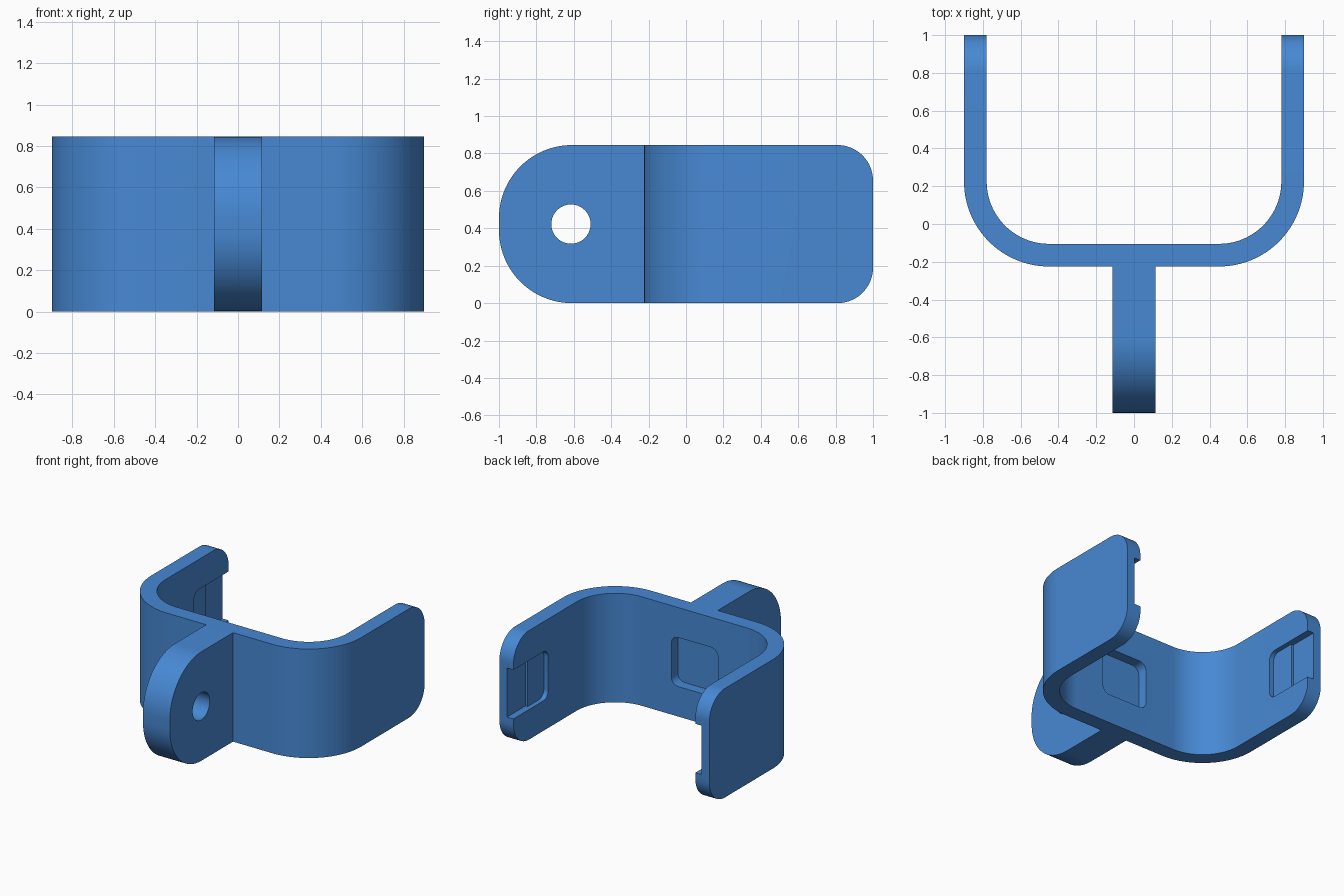
import bpy, bmesh, math
from mathutils import Vector

if "Cube" in bpy.data.objects:
    bpy.data.objects.remove(bpy.data.objects["Cube"])

H = 0.845            # clip height
MID = H / 2
blue = bpy.data.materials.new("blue plastic")
blue.diffuse_color = (0.063, 0.25, 0.658, 1)
blue.use_nodes = True
blue.node_tree.nodes["Principled BSDF"].inputs["Base Color"].default_value = blue.diffuse_color


def arc(cx, cy, r, a0, a1, n=16):
    """Points on an arc, angles in degrees."""
    return [(cx + r * math.cos(math.radians(a0 + (a1 - a0) * i / n)),
             cy + r * math.sin(math.radians(a0 + (a1 - a0) * i / n))) for i in range(n + 1)]


def rounded(u0, u1, v0, v1, r_lo, r_hi, n=16):
    """Rectangle with corner radius r_lo at the u0 end and r_hi at the u1 end."""
    pts = []
    for u, v, su, sv, r, a in ((u1, v1, -1, -1, r_hi, 0), (u0, v1, 1, -1, r_lo, 90),
                               (u0, v0, 1, 1, r_lo, 180), (u1, v0, -1, 1, r_hi, 270)):
        pts += arc(u + su * r, v + sv * r, r, a, a + 90, n) if r else [(u, v)]
    return pts


def prism(name, pts, axis, lo, hi):
    """Extrude a 2D profile along an axis; x: (y, z), y: (x, z), z: (x, y)."""
    place = {'x': lambda u, v, w: (w, u, v), 'y': lambda u, v, w: (u, w, v),
             'z': lambda u, v, w: (u, v, w)}[axis]
    bm = bmesh.new()
    face = bm.faces.new([bm.verts.new(place(u, v, lo)) for u, v in pts])
    ext = bmesh.ops.extrude_face_region(bm, geom=[face])
    shift = Vector(place(0, 0, hi - lo))
    bmesh.ops.translate(bm, vec=shift, verts=[g for g in ext['geom'] if isinstance(g, bmesh.types.BMVert)])
    bmesh.ops.recalc_face_normals(bm, faces=bm.faces)
    me = bpy.data.meshes.new(name)
    bm.to_mesh(me)
    bm.free()
    me.materials.append(blue)
    ob = bpy.data.objects.new(name, me)
    bpy.context.collection.objects.link(ob)
    return ob


def combine(target, tool, op):
    """Apply a boolean and remove the tool object."""
    mod = target.modifiers.new(op, 'BOOLEAN')
    mod.operation, mod.solver, mod.object = op, 'EXACT', tool
    bpy.context.view_layer.objects.active = target
    bpy.ops.object.modifier_apply(modifier=mod.name)
    bpy.data.objects.remove(tool)


# U-shaped clip band
outer = [(-0.9, 1)] + arc(-0.45, 0.225, 0.45, 180, 270, 24) + arc(0.45, 0.225, 0.45, 270, 360, 24) + [(0.9, 1)]
inner = [(0.78, 1)] + arc(0.45, 0.225, 0.33, 360, 270, 24) + arc(-0.45, 0.225, 0.33, 270, 180, 24) + [(-0.78, 1)]
clip = prism("clip_bracket", outer + inner, 'z', 0, H)

# Rounded arm ends
combine(clip, prism("arm_outline", rounded(-0.5, 1, 0, H, 0, 0.19), 'x', -1.2, 1.2), 'INTERSECT')

# Mounting tab with round end and bolt hole
combine(clip, prism("tab", rounded(-1, -0.17, 0, H, 0.39, 0, 24), 'x', -0.115, 0.115), 'UNION')
hole = arc(-0.615, MID, 0.105, 0, 360, 40)[:-1]
combine(clip, prism("bolt_hole", hole, 'x', -0.5, 0.5), 'DIFFERENCE')

# Pocket in the back wall
combine(clip, prism("back_pocket", rounded(-0.2, 0.2, MID - 0.19, MID + 0.19, 0.06, 0.06, 8),
                    'y', -0.185, 0.1), 'DIFFERENCE')

# Pocket and open entry channel inside each arm
for s in (-1, 1):
    for name, pts, depth in (
            ("arm_pocket", rounded(0.575, 0.85, MID - 0.19, MID + 0.19, 0.06, 0, 8), 0.037),
            ("arm_channel", rounded(0.775, 1.2, MID - 0.19, MID + 0.19, 0, 0), 0.055)):
        lo, hi = sorted((s * 0.7, s * (0.78 + depth)))
        combine(clip, prism(name, pts, 'x', lo, hi), 'DIFFERENCE')

bpy.ops.object.select_all(action='DESELECT')
clip.select_set(True)
bpy.context.view_layer.objects.active = clip
bpy.ops.object.shade_smooth_by_angle(angle=math.radians(30))
